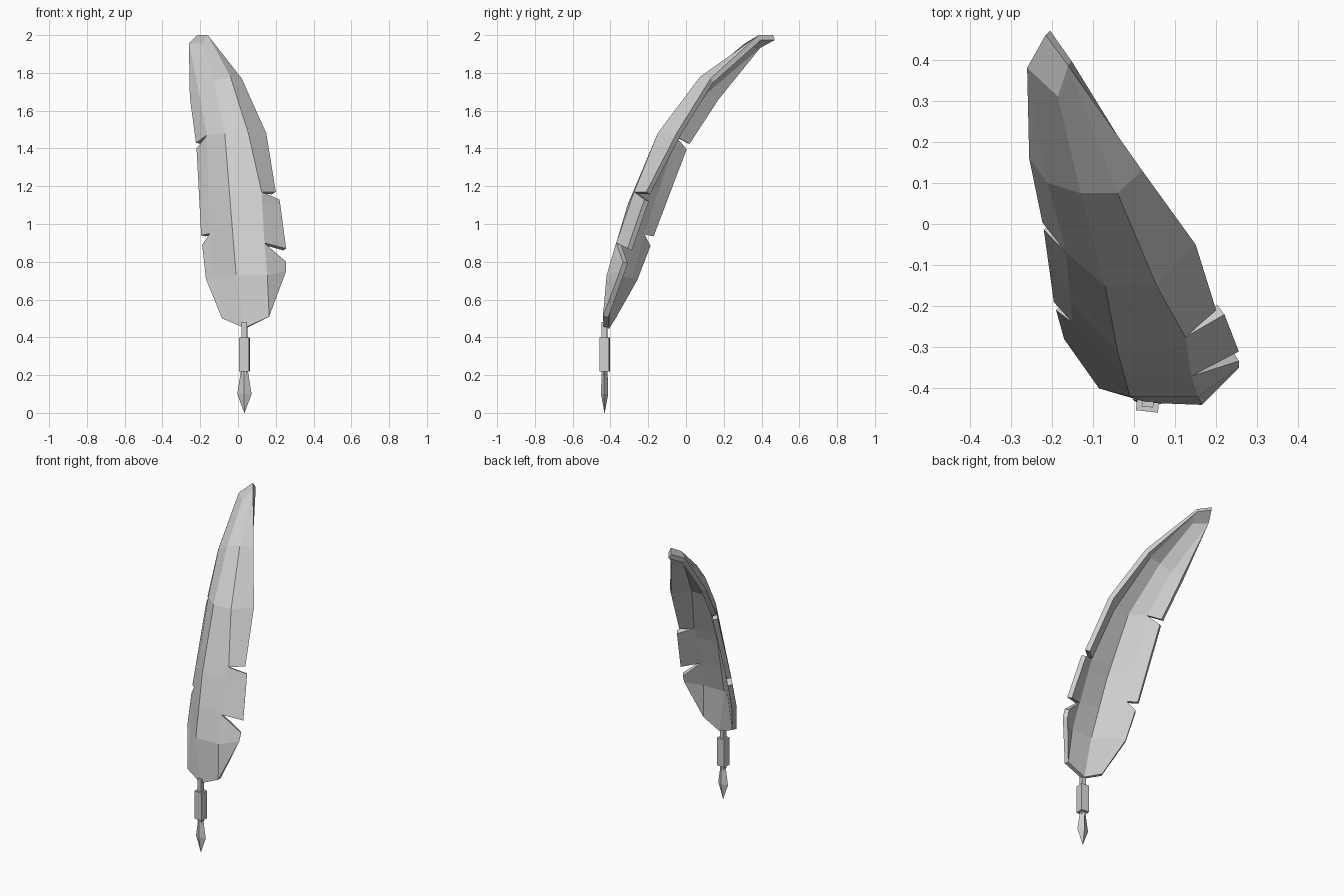
import bpy
import bmesh
from math import radians
from mathutils import Matrix, Vector

cube = bpy.data.objects.get("Cube")
if cube:
    bpy.data.objects.remove(cube, do_unlink=True)

grey = bpy.data.materials.new("light_grey")
grey.use_nodes = True
GREY = (0.62, 0.62, 0.62, 1)
grey.diffuse_color = GREY
grey.node_tree.nodes["Principled BSDF"].inputs["Base Color"].default_value = GREY


def finish(name, bm):
    mesh = bpy.data.meshes.new(name)
    bm.to_mesh(mesh)
    bm.free()
    mesh.materials.append(grey)
    obj = bpy.data.objects.new(name, mesh)
    bpy.context.collection.objects.link(obj)
    return obj


def on_curve(curve, z):
    """Point at height z on a polyline of (z, x, y) knots."""
    for (z0, x0, y0), (z1, x1, y1) in zip(curve, curve[1:]):
        if z <= z1:
            t = (z - z0) / (z1 - z0)
            return Vector((x0 + t * (x1 - x0), y0 + t * (y1 - y0), z))
    return Vector((curve[-1][1], curve[-1][2], z))


# Lengthwise creases and outer edges of the vane
centre = [(.45, .035, -.435), (.73, -.01, -.42), (1.1, -.04, -.31),
          (1.48, -.07, -.15), (1.76, -.13, .075), (1.955, -.185, .31)]
left_crease = [(.51, .165, -.44), (.73, .155, -.42), (.9, .14, -.37), (1.17, .125, -.275),
               (1.48, .055, -.15), (1.78, -.04, .075), (2, -.16, .385)]
right_crease = [(.5, -.085, -.4), (.72, -.125, -.31), (.95, -.15, -.24),
                (1.47, -.165, -.07), (1.71, -.21, .1), (1.955, -.26, .38)]
left_edge = [(.51, .165, -.44), (.75, .255, -.35), (.87, .255, -.31), (1.13, .22, -.22),
             (1.17, .2, -.21), (1.48, .15, -.05), (1.77, .02, .13), (2, -.16, .385)]
right_edge = [(.5, -.085, -.4), (.71, -.17, -.28), (.94, -.195, -.19),
              (1.41, -.22, -.01), (1.67, -.255, .16), (1.955, -.26, .38)]

vane_bm = bmesh.new()
points = {}


def vert(p):
    key = tuple(round(c, 3) for c in p)
    if key not in points:
        points[key] = vane_bm.verts.new(p)
    return points[key]


def face(corners):
    verts = list(dict.fromkeys(vert(p) for p in corners))
    if len(verts) > 2:
        vane_bm.faces.new(verts)


def strip(curve_a, heights_a, curve_b, heights_b):
    """Faces between two curves, curve_b lying on the +x side."""
    a = [on_curve(curve_a, z) for z in heights_a]
    b = [on_curve(curve_b, z) for z in heights_b]
    for i in range(len(a) - 1):
        face((a[i], b[i], b[i + 1], a[i + 1]))


# Middle bands
centre_z = [.45, .73, .92, 1.1, 1.18, 1.48, 1.76, 1.955]
left_z = [.51, .73, .9, 1.1, 1.17, 1.48, 1.78, 2]
right_z = [.5, .72, .95, 1.1, 1.2, 1.47, 1.71, 1.955]
strip(centre, centre_z, left_crease, left_z)
strip(right_crease, right_z, centre, centre_z)

# Barb panels, separated by V-shaped notches that reach the creases
for first, outer in ((0, [.51, .75, .8]), (2, [.87, 1.1, 1.13]), (4, [1.17, 1.48, 1.77, 2])):
    strip(left_crease, left_z[first:first + len(outer)], left_edge, outer)
for first, outer in ((0, [.5, .71, .89]), (2, [.94, 1.1, 1.2, 1.4]), (5, [1.43, 1.67, 1.955])):
    strip(right_edge, outer, right_crease, right_z[first:first + len(outer)])

# Blunt tip
face((on_curve(right_edge, 1.955), on_curve(centre, 1.955),
      on_curve(left_edge, 2), Vector((-.215, .46, 2))))

vane = finish("feather_vane", vane_bm)
thickness = vane.modifiers.new("thickness", 'SOLIDIFY')
thickness.thickness = 0.03
thickness.offset = -1


def stem_part(name, sections, turn=0, diamond=False):
    """Four-sided loft through (z, half width, half depth) sections."""
    bm = bmesh.new()
    corners = [(-1, 0), (0, -1), (1, 0), (0, 1)] if diamond else [(-1, -1), (1, -1), (1, 1), (-1, 1)]
    rings = [[bm.verts.new((sx * w, sy * d, z)) for sx, sy in corners] for z, w, d in sections]
    for low, high in zip(rings, rings[1:]):
        for i in range(4):
            j = (i + 1) % 4
            bm.faces.new((low[i], low[j], high[j], high[i]))
    bm.faces.new(rings[0][::-1])
    bm.faces.new(rings[-1])
    bmesh.ops.remove_doubles(bm, verts=bm.verts, dist=0.0005)
    bm.transform(Matrix.Translation((.034, -.431, 0)) @ Matrix.Rotation(radians(turn), 4, 'Z'))
    bmesh.ops.recalc_face_normals(bm, faces=bm.faces)
    return finish(name, bm)


# Quill stem, grip collar and pointed nib
stem_part("quill_stem", [(.2, .014, .014), (.48, .014, .014)], turn=-6)
stem_part("grip_collar", [(.22, .027, .025), (.4, .027, .025)], turn=-6)
stem_part("nib", [(0, .001, .001), (.1, .038, .019), (.225, .018, .016)], turn=-6, diamond=True)
